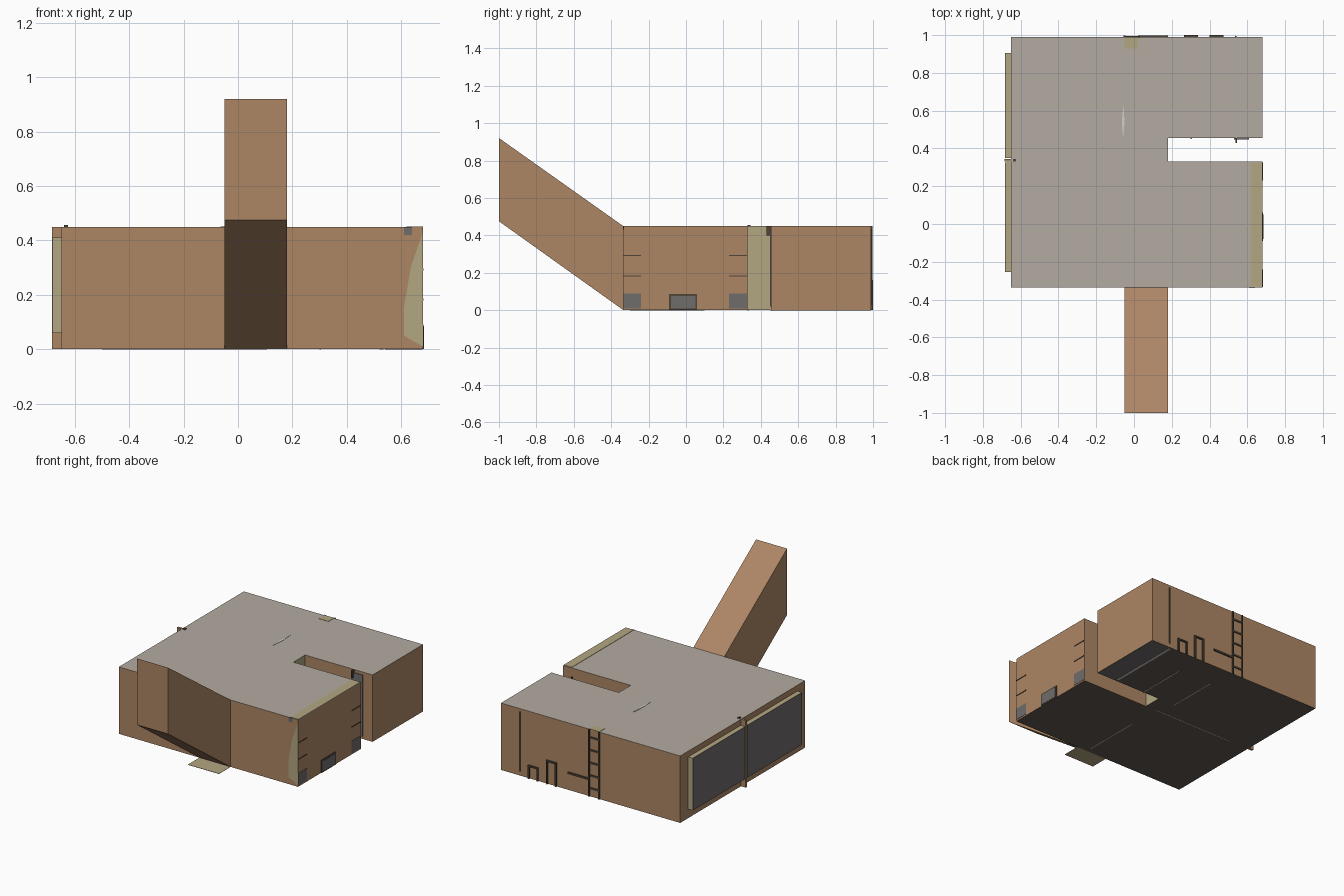
import bpy, bmesh

if "Cube" in bpy.data.objects:
    bpy.data.objects.remove(bpy.data.objects["Cube"])


def material(name, rgb):
    m = bpy.data.materials.new(name)
    m.diffuse_color = (*rgb, 1)
    m.use_nodes = True
    m.node_tree.nodes["Principled BSDF"].inputs["Base Color"].default_value = m.diffuse_color
    return m


WALL = material("rust_wall", (0.42, 0.24, 0.13))
ROOF = material("roof_grey", (0.45, 0.41, 0.36))
SAND = material("sand", (0.45, 0.38, 0.22))
DARK = material("dark_trim", (0.08, 0.06, 0.04))
STEEL = material("steel", (0.16, 0.15, 0.15))
PALE = material("pale_marking", (0.65, 0.63, 0.6))
FLOOR = material("floor", (0.12, 0.10, 0.08))


def finish(name, bm, mats):
    bmesh.ops.recalc_face_normals(bm, faces=bm.faces)
    me = bpy.data.meshes.new(name)
    bm.to_mesh(me)
    bm.free()
    for m in mats:
        me.materials.append(m)
    ob = bpy.data.objects.new(name, me)
    bpy.context.collection.objects.link(ob)
    return ob


def box(name, x, y, z, mat):
    bm = bmesh.new()
    bmesh.ops.create_cube(bm, size=1)
    for v in bm.verts:
        for i, (a, b) in enumerate((x, y, z)):
            v.co[i] = b if v.co[i] > 0 else a
    return finish(name, bm, [mat])


def prism(name, points, offset, mats):
    bm = bmesh.new()
    f = bm.faces.new([bm.verts.new(p) for p in points])
    r = bmesh.ops.extrude_face_region(bm, geom=[f])
    moved = [g for g in r["geom"] if isinstance(g, bmesh.types.BMVert)]
    bmesh.ops.translate(bm, verts=moved, vec=offset)
    return finish(name, bm, mats)


# Main block: rectangular plan with a slot cut in the right side
plan = [(-.65, -.335), (.68, -.335), (.68, .33), (.18, .33),
        (.18, .455), (.68, .455), (.68, .99), (-.65, .99)]
body = prism("main_block", [(x, y, 0) for x, y in plan], (0, 0, .449), [WALL, ROOF, SAND, FLOOR])
for p in body.data.polygons:
    if p.normal.z > .5:
        p.material_index = 1
    elif p.normal.z < -.5:
        p.material_index = 3
    elif abs(p.center.x - .18) < .01 and p.normal.x > .5:
        p.material_index = 2

# Sloping chute rising toward the front
prism("front_chute", [(-.05, -.335, 0), (-.05, -.335, .449), (-.05, -1, .92), (-.05, -1, .475)],
      (.23, 0, 0), [WALL])
box("chute_ground_plate", (-.05, .18), (-.46, -.335), (0, .002), SAND)

# Left side panels with a post between them
for n, y in (("front", (-.255, .325)), ("back", (.35, .905))):
    box(n + "_side_panel", (-.681, -.648), y, (.06, .41), SAND)
    box(n + "_panel_face", (-.684, -.68), y, (.06, .41), STEEL)
box("panel_post", (-.685, -.648), (.33, .345), (0, .45), WALL)
box("post_cap", (-.64, -.625), (.33, .345), (.445, .456), DARK)

# Ladder on the back wall
for n, x in (("left", -.055), ("right", .02)):
    box(n + "_ladder_rail", (x, x + .01), (.985, .997), (0, .45), DARK)
for i in range(5):
    z = .05 + i * .085
    box(f"ladder_rung_{i}", (-.05, .025), (.985, .996), (z, z + .012), DARK)
box("ladder_landing", (-.05, .02), (.93, .99), (.445, .451), SAND)

# Hatch frames, pipe and handrail on the back wall
for n, x0, x1, h in (("small_hatch", .40, .475, .09), ("tall_hatch", .265, .34, .16)):
    for side, a in (("left", x0), ("right", x1 - .01)):
        box(f"{n}_{side}_jamb", (a, a + .01), (.985, 1), (0, h), DARK)
    box(n + "_lintel", (x0, x1), (.985, 1), (h - .01, h), DARK)
box("back_pipe", (.535, .543), (.985, .995), (.03, .43), DARK)
box("back_handrail", (.03, .18), (.985, .998), (.11, .122), DARK)

# Right wall: window, corner guards and vent lines
box("window_frame", (.675, .684), (-.09, .06), (0, .085), DARK)
box("window_pane", (.68, .685), (-.08, .05), (.008, .076), STEEL)
for n, y in (("front", (-.333, -.24)), ("rear", (.23, .325))):
    box(n + "_corner_guard", (.678, .682), y, (.01, .09), STEEL)
    for i, z in enumerate((.18, .29)):
        box(f"{n}_vent_{i}", (.678, .683), y, (z, z + .006), DARK)

# Corner patch on the front and coping strip on the roof
prism("front_corner_patch", [(.68, -.335, .01), (.68, -.335, .43), (.635, -.335, .3),
                             (.61, -.335, .15), (.61, -.335, .05)], (0, -.002, 0), [SAND])
box("corner_plate", (.61, .64), (-.338, -.33), (.42, .449), STEEL)
box("roof_coping", (.62, .68), (-.33, .325), (.445, .451), SAND)
prism("roof_slit", [(-.058, .45, .449), (-.05, .54, .449), (-.056, .635, .449), (-.064, .54, .449)],
      (0, 0, .002), [PALE])

# Slot fittings
box("slot_pipe", (.537, .545), (.43, .457), (.40, .449), DARK)
box("slot_door", (.53, .61), (.448, .457), (.02, .43), STEEL)

# Underside plate and markings
box("underside_plate", (.54, .678), (.457, .988), (-.001, .002), STEEL)
box("underside_plate_edge", (.52, .535), (.47, .98), (-.001, .002), PALE)
for i, (x, y) in enumerate((((.30, .306), (.45, .80)), ((.05, .056), (.45, .80)),
                            ((-.5, .1), (.33, .336)), ((.1, .106), (-.3, .1)))):
    box(f"floor_marking_{i}", x, y, (-.001, .002), PALE)
